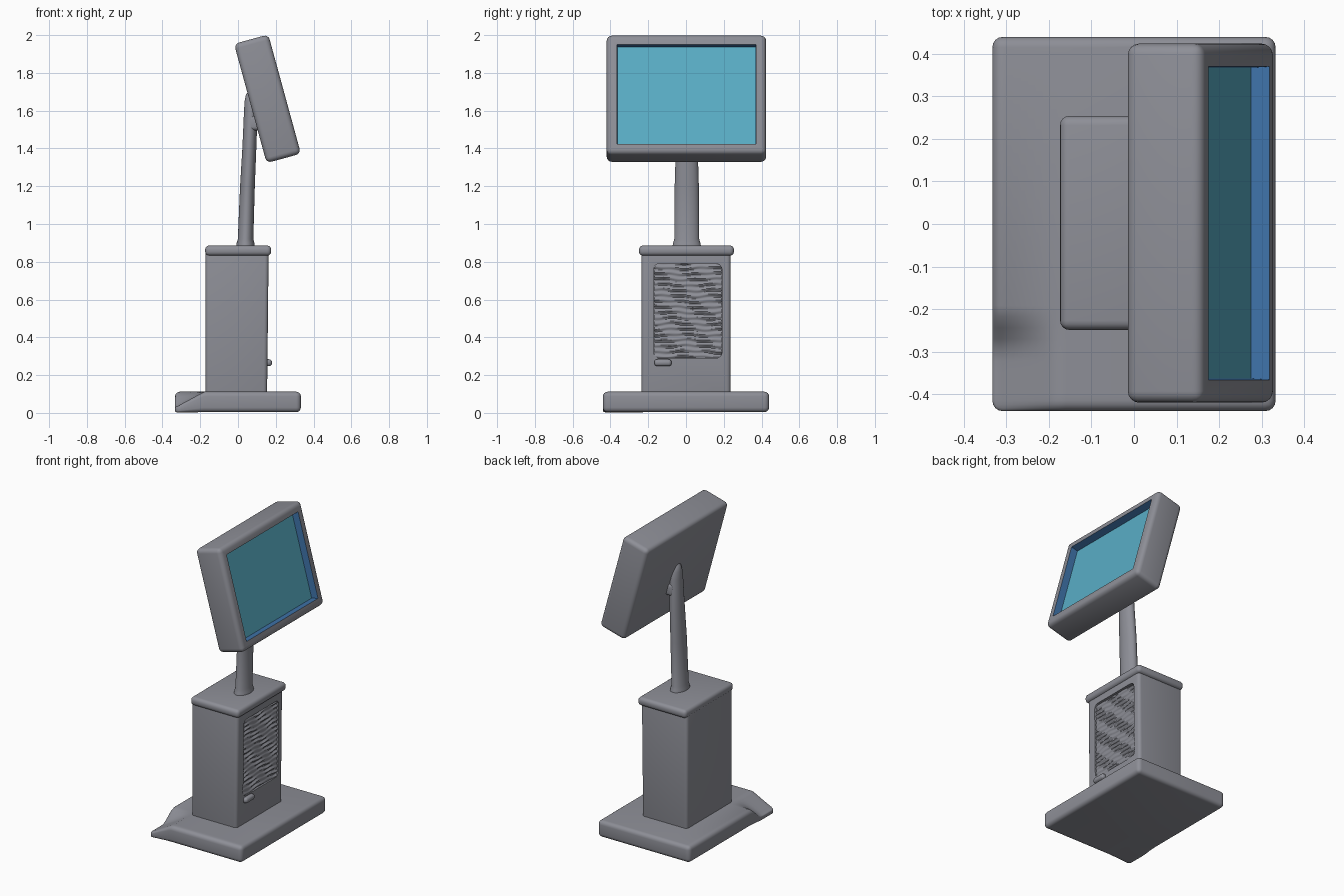
import bpy, bmesh, math, random
from mathutils import Vector, Matrix

if "Cube" in bpy.data.objects:
    bpy.data.objects.remove(bpy.data.objects["Cube"])

random.seed(4)


def material(name, rgb):
    m = bpy.data.materials.new(name)
    m.diffuse_color = (*rgb, 1)
    m.use_nodes = True
    m.node_tree.nodes["Principled BSDF"].inputs["Base Color"].default_value = m.diffuse_color
    return m


GREY = material("grey casing", (0.27, 0.275, 0.31))
TEAL = material("teal screen", (0.10, 0.42, 0.56))
BLUE = material("blue screen edge", (0.05, 0.17, 0.40))


def make(name, bm, mats=(GREY,)):
    bmesh.ops.recalc_face_normals(bm, faces=bm.faces)
    me = bpy.data.meshes.new(name)
    bm.to_mesh(me)
    bm.free()
    ob = bpy.data.objects.new(name, me)
    bpy.context.collection.objects.link(ob)
    for m in mats:
        me.materials.append(m)
    return ob


def rounded_box(lo, hi, r, seg=4):
    """Box between two corners with all edges rounded."""
    lo, hi = Vector(lo), Vector(hi)
    bm = bmesh.new()
    bmesh.ops.create_cube(bm, size=1)
    for v in bm.verts:
        v.co = Vector((lo[i] + hi[i]) / 2 + v.co[i] * (hi[i] - lo[i]) for i in range(3))
    bmesh.ops.bevel(bm, geom=bm.edges[:], offset=r, segments=seg, profile=0.5, affect='EDGES')
    return bm


def smooth(t):
    t = max(0.0, min(1.0, t))
    return t * t * (3 - 2 * t)


# Base slab, with one corner sagging to the ground
bm = rounded_box((-0.333, -0.44, 0.004), (0.333, 0.44, 0.112), 0.025)
for k in range(9):
    for axis, pos in ((0, -0.30 + 0.0175 * k), (1, -0.40 + 0.026 * k)):
        n = Vector((0, 0, 0))
        n[axis] = 1
        bmesh.ops.bisect_plane(bm, geom=bm.verts[:] + bm.edges[:] + bm.faces[:],
                               plane_co=n * pos, plane_no=n)
for v in bm.verts:
    fx = max(0, min(1, (-0.18 - v.co.x) / 0.14))
    v.co.z *= 1 - 0.68 * fx * smooth((-0.19 - v.co.y) / 0.12)
make("base", bm)

# Pedestal, slightly narrower at the foot of its front side
bm = rounded_box((-0.172, -0.236, 0.08), (0.162, 0.236, 0.86), 0.02)
for v in bm.verts:
    if v.co.x > 0 and v.co.z < 0.4:
        v.co.x -= 0.008
pedestal = make("pedestal", bm)

# Panel recess cut into the pedestal
bm = bmesh.new()
bmesh.ops.create_cube(bm, size=1)
for v in bm.verts:
    v.co = Vector((0.17 + v.co.x * 0.06, 0.01 + v.co.y * 0.36, 0.54 + v.co.z * 0.50))
along_x = [e for e in bm.edges if abs(e.verts[0].co.x - e.verts[1].co.x) > 0.01]
bmesh.ops.bevel(bm, geom=along_x, offset=0.03, segments=5, profile=0.5, affect='EDGES')
cutter = make("panel_cutter", bm)
cutter.hide_render = True
mod = pedestal.modifiers.new("panel", 'BOOLEAN')
mod.operation, mod.object = 'DIFFERENCE', cutter
bpy.context.view_layer.objects.active = pedestal
bpy.ops.object.modifier_apply(modifier=mod.name)
bpy.data.objects.remove(cutter)

# Rippled louvre panel filling the recess
bm = bmesh.new()
NY, NZ = 28, 110
phase = [random.uniform(0, 6.28) for _ in range(4)]
rows = []
for j in range(NZ + 1):
    row = []
    for i in range(NY + 1):
        y, z = -0.168 + 0.356 * i / NY, 0.292 + 0.496 * j / NZ
        wob = 0.9 * math.sin(21 * y + 9 * z + phase[0]) + 0.6 * math.sin(47 * y - 23 * z + phase[1])
        amp = 0.7 + 0.3 * math.sin(33 * y + 40 * z + phase[2])
        x = 0.150 + 0.006 * amp * math.sin(z * 2 * math.pi * 34 + wob)
        row.append(bm.verts.new((x, y, z)))
    rows.append(row)
for a, b in zip(rows, rows[1:]):
    for i in range(NY):
        bm.faces.new((a[i], a[i + 1], b[i + 1], b[i]))
louvres = make("louvre_panel", bm)
if louvres.data.polygons[0].normal.x < 0:
    louvres.data.flip_normals()

# Pedestal cap and the small latch below the panel
make("pedestal_cap", rounded_box((-0.174, -0.249, 0.832), (0.176, 0.254, 0.886), 0.022))
make("latch", rounded_box((0.14, -0.168, 0.247), (0.180, -0.076, 0.284), 0.016))

# Pole: elliptical rings lofted upward (x, z, x radius, y radius)
rings = [(0.040, 0.87, 0.050, 0.078), (0.040, 0.90, 0.047, 0.072), (0.040, 0.92, 0.041, 0.066),
         (0.050, 1.20, 0.039, 0.064), (0.060, 1.40, 0.037, 0.058), (0.068, 1.60, 0.036, 0.050),
         (0.072, 1.65, 0.037, 0.044), (0.076, 1.685, 0.034, 0.034), (0.080, 1.705, 0.022, 0.016)]
bm = bmesh.new()
loops = [[bm.verts.new((x + rx * math.cos(t), 0.004 + ry * math.sin(t), z))
          for t in (2 * math.pi * k / 28 for k in range(28))] for x, z, rx, ry in rings]
for a, b in zip(loops, loops[1:]):
    for k in range(28):
        n = (k + 1) % 28
        bm.faces.new((a[k], a[n], b[n], b[k]))
bm.faces.new(loops[0])
bm.faces.new(loops[-1])
make("pole", bm)

# Hinge block between pole and monitor
make("hinge", rounded_box((0.055, -0.05, 0.0 + 1.495), (0.125, 0.062, 1.575), 0.02))

# Monitor: rounded box with the front face inset into a recessed screen
bm = rounded_box((-0.094, -0.422, -0.327), (0.094, 0.422, 0.327), 0.027)
bm.normal_update()
front = max(bm.faces, key=lambda f: f.calc_area() * f.normal.x)
bmesh.ops.inset_region(bm, faces=[front], thickness=0.038)
walls = bmesh.ops.inset_region(bm, faces=[front], thickness=0.004, depth=-0.045)["faces"]
for f in walls:
    f.material_index = 2
front.material_index = 1
monitor = make("monitor", bm, (GREY, TEAL, BLUE))
monitor.data.transform(Matrix.Translation((0.156, 0.002, 1.663)) @ Matrix.Rotation(math.radians(-15.3), 4, 'Y'))

# Smooth shading with sharp edges kept
for ob in bpy.context.collection.objects:
    ob.select_set(True)
bpy.ops.object.shade_smooth_by_angle(angle=math.radians(35))
